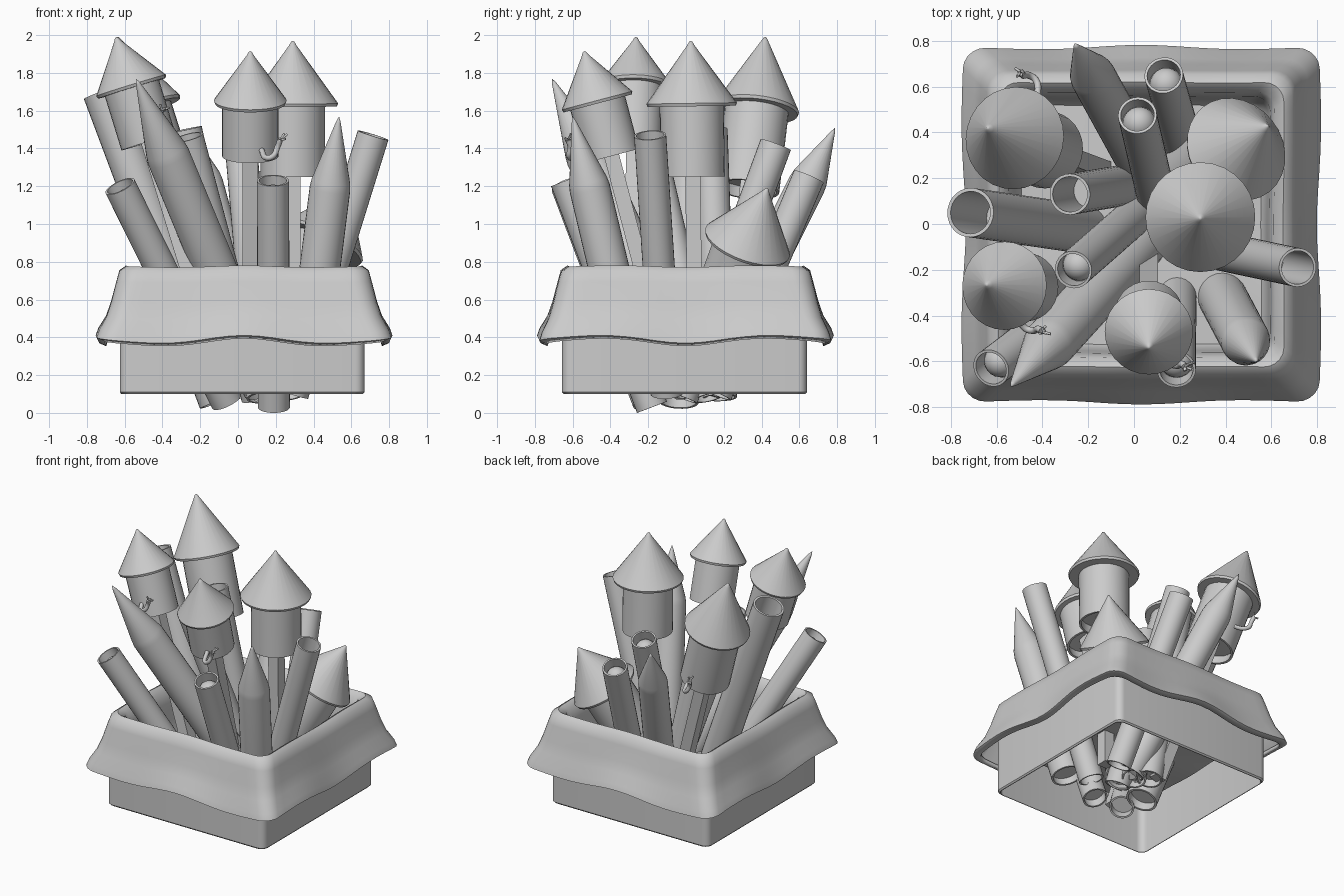
import bpy, bmesh, math, random
from mathutils import Vector, Matrix

random.seed(4)
cube = bpy.data.objects.get("Cube")
if cube:
    bpy.data.objects.remove(cube, do_unlink=True)

clay = bpy.data.materials.new("light_grey")
clay.use_nodes = True
grey = (0.6, 0.6, 0.6, 1)
clay.diffuse_color = grey
clay.node_tree.nodes["Principled BSDF"].inputs["Base Color"].default_value = grey


def finish(name, bm, angle=35):
    bmesh.ops.remove_doubles(bm, verts=bm.verts, dist=0.0004)
    bmesh.ops.recalc_face_normals(bm, faces=bm.faces)
    mesh = bpy.data.meshes.new(name)
    bm.to_mesh(mesh)
    bm.free()
    obj = bpy.data.objects.new(name, mesh)
    bpy.context.collection.objects.link(obj)
    mesh.materials.append(clay)
    bpy.ops.object.select_all(action='DESELECT')
    obj.select_set(True)
    bpy.context.view_layer.objects.active = obj
    bpy.ops.object.shade_smooth_by_angle(angle=math.radians(angle))
    return obj


def bridge(bm, rings):
    for a, b in zip(rings, rings[1:]):
        n = len(a)
        for i in range(n):
            j = (i + 1) % n
            bm.faces.new((a[i], a[j], b[j], b[i]))


def upright(direction):
    """Rotation that tips the z axis onto a direction without twisting."""
    return Vector((0, 0, 1)).rotation_difference(direction).to_matrix().to_4x4()


def lathe(name, profile, start, end, sides=28):
    """Revolve (radius, distance) pairs about the axis start -> end."""
    start, end = Vector(start), Vector(end)
    frame = Matrix.Translation(start) @ upright(end - start)
    bm = bmesh.new()
    rings = []
    for r, t in profile:
        r = max(r, 0.0001)
        rings.append([bm.verts.new(frame @ Vector((r * math.cos(k * math.tau / sides),
                                                   r * math.sin(k * math.tau / sides), t)))
                      for k in range(sides)])
    bridge(bm, rings)
    return finish(name, bm)


def stick(name, start, end, width=0.08):
    size = Matrix.Diagonal((width, width, (end - start).length, 1))
    bm = bmesh.new()
    bmesh.ops.create_cube(bm, size=1,
                          matrix=Matrix.Translation((start + end) / 2) @ upright(end - start) @ size)
    return finish(name, bm)


def at_height(p, d, z):
    return p + d * ((z - p.z) / d.z)


# Rockets with a wide conical cap, hollow body and a long stick
def capped_rocket(name, base, apex, cap_r, body_r, body_len, foot):
    base, apex = Vector(base), Vector(apex)
    d = (apex - base).normalized()
    h = (apex - base).length
    lathe(name + "_cap", [(0, -0.012), (cap_r - 0.006, -0.012), (cap_r, 0.004),
                          (0.02, h - 0.025), (0.008, h - 0.004), (0, h)], base, apex)
    low = base - d * body_len
    lathe(name + "_body", [(0, 0.06), (body_r - 0.015, 0.06), (body_r - 0.015, 0),
                           (body_r, 0), (body_r, body_len)], low, base)
    stick(name + "_stick", at_height(base, d, foot), low + d * 0.08)


capped_rocket("center_rocket", (0.29, 0.03, 1.635), (0.29, 0.025, 1.97), 0.24, 0.17, 0.385, 0.15)
capped_rocket("front_rocket", (0.065, -0.47, 1.65), (0.065, -0.54, 1.915), 0.193, 0.15, 0.30, 0.12)
capped_rocket("back_right_rocket", (0.445, 0.325, 0.90), (0.585, 0.43, 1.19), 0.236, 0.175, 0.40, 0.12)
capped_rocket("back_left_rocket", (-0.52, 0.375, 1.61), (-0.64, 0.42, 1.99), 0.225, 0.17, 0.45, 0.1)
capped_rocket("front_left_rocket", (-0.565, -0.27, 1.73), (-0.645, -0.265, 1.99), 0.193, 0.15, 0.31, 0.12)


# Open launch tubes, some holding a ball just below the rim
def tube(name, foot, rim, r, ball):
    foot, rim = Vector(foot), Vector(rim)
    n = (rim - foot).length
    ri = r * 0.86
    deep = n - 0.09 if ball else n - 0.45
    lathe(name, [(0, 0.06), (ri, 0.06), (ri, 0), (r, 0), (r, n), (ri, n), (ri, deep), (0, deep)],
          foot, rim)
    if ball:
        dome = [(ri * 0.98 * math.cos(a * math.pi / 12), n - 0.10 + ri * math.sin(a * math.pi / 12))
                for a in range(7)]
        lathe(name + "_ball", dome, foot, rim)


tube("right_tube", (0.29, -0.10, 0.10), (0.715, -0.19, 1.47), 0.085, False)
tube("front_tube", (0.19, -0.18, 0.03), (0.185, -0.635, 1.23), 0.085, True)
tube("front_left_tube", (-0.06, -0.20, 0.06), (-0.625, -0.63, 1.20), 0.085, True)
tube("middle_tube", (0.10, 0.12, 0.08), (-0.265, -0.20, 1.46), 0.083, True)
tube("inner_tube", (0.02, 0.18, 0.08), (-0.28, 0.13, 1.50), 0.09, False)
tube("left_tube", (-0.10, -0.04, 0.06), (-0.715, 0.05, 1.70), 0.108, False)
tube("back_tube", (0.27, 0.16, 0.10), (0.13, 0.65, 1.25), 0.085, True)
tube("back_inner_tube", (0.13, -0.02, 0.08), (0.015, 0.475, 1.42), 0.085, True)


# Slim rockets ending in a long point
def pointed_rocket(name, foot, shoulder, tip, r):
    foot, shoulder, tip = Vector(foot), Vector(shoulder), Vector(tip)
    body, n = (shoulder - foot).length, (tip - foot).length
    lathe(name, [(0, 0.05), (r * 0.88, 0.05), (r * 0.88, 0), (r, 0), (r, body - 0.02),
                 (r * 0.95, body + 0.02), (0.012, n - 0.03), (0, n)], foot, tip)


pointed_rocket("back_point", (0.12, 0.10, 0.13), (-0.18, 0.63, 1.24), (-0.26, 0.79, 1.51), 0.1)
pointed_rocket("left_point", (0.14, 0.04, 0.13), (-0.36, -0.53, 1.38), (-0.54, -0.71, 1.77), 0.115)
pointed_rocket("right_point", (0.36, -0.27, 0.18), (0.48, -0.51, 1.21), (0.535, -0.60, 1.57), 0.108)


# Curled fuses with frayed ends
def strand(curve, pts, width):
    s = curve.splines.new('BEZIER')
    s.bezier_points.add(len(pts) - 1)
    for bp, p in zip(s.bezier_points, pts):
        bp.co = p
        bp.radius = width
        bp.handle_left_type = bp.handle_right_type = 'AUTO'


def fuse(name, root, out):
    root, out = Vector(root), Vector(out).normalized()
    up = Vector((0, 0, 1))
    side = up.cross(out)
    curve = bpy.data.curves.new(name, 'CURVE')
    curve.dimensions = '3D'
    curve.bevel_depth = 0.015
    curve.bevel_resolution = 2
    curve.use_fill_caps = True
    path = [(0, -0.02, 0.02), (0.01, 0.05, -0.02), (0.04, 0.07, -0.01), (0.065, 0.07, 0.04), (0.075, 0.085, 0.075)]
    pts = [root + side * a + out * b + up * c for a, b, c in path]
    strand(curve, pts, 1)
    for _ in range(8):
        jitter = Vector([random.uniform(-0.025, 0.025) for _ in range(3)])
        strand(curve, [pts[-1], pts[-1] + side * 0.015 + up * 0.015 + jitter], 0.4)
    obj = bpy.data.objects.new(name, curve)
    curve.materials.append(clay)
    bpy.context.collection.objects.link(obj)


fuse("front_fuse", (0.13, -0.56, 1.37), (0.25, -1, 0))
fuse("back_left_fuse", (-0.42, 0.58, 1.24), (0, 1, 0))
fuse("front_left_fuse", (-0.50, -0.41, 1.53), (0.3, -1, 0))


# Rounded square outline, counter-clockwise
def outline(half, corner, steps):
    pts = []
    inner = half - corner
    for q in range(4):
        turn = Matrix.Rotation(q * math.pi / 2, 3, 'Z')
        for i in range(steps):
            pts.append(turn @ Vector((half, -inner + 2 * inner * i / steps, 0)))
        for i in range(5):
            a = i * math.pi / 10
            pts.append(turn @ Vector((inner + corner * math.cos(a), inner + corner * math.sin(a), 0)))
    return pts


# Open box, without a floor
bm = bmesh.new()
rings = []
for half, z in [(0.635, 0.70), (0.635, 0.10), (0.64, 0.10), (0.648, 0.11), (0.648, 0.70), (0.635, 0.70)]:
    rings.append([bm.verts.new(p + Vector((0.022, -0.008, z))) for p in outline(half, 0.05, 1)])
bridge(bm, rings)
finish("box", bm)

# Cloth draped over the rim: flared hem outside, lining and floor inside
bm = bmesh.new()
rings = []
drape = [(0.735, 0.385, 1), (0.765, 0.395, 1), (0.753, 0.425, 0.9), (0.715, 0.50, 0.5), (0.69, 0.58, 0.3),
         (0.663, 0.69, 0.15), (0.648, 0.745, 0.2), (0.622, 0.763, 0.25), (0.592, 0.74, 0.4),
         (0.575, 0.66, 0.5), (0.565, 0.55, 0.6), (0.55, 0.43, 0.5), (0.53, 0.40, 0.4), (0.3, 0.40, 0)]
for half, z, loose in drape:
    ring = []
    for p in outline(half, 0.085, 18):
        wave = -math.cos(6 * math.atan2(p.y, p.x))
        push = 1 + 0.012 * loose * wave
        ring.append(bm.verts.new((p.x * push + 0.032, p.y * push - 0.003, z + 0.02 * loose * wave)))
    rings.append(ring)
bridge(bm, rings)
bm.faces.new(rings[-1])
cloth = finish("cloth", bm, 50)
solid = cloth.modifiers.new("thickness", 'SOLIDIFY')
solid.thickness = 0.025
solid.offset = 0
